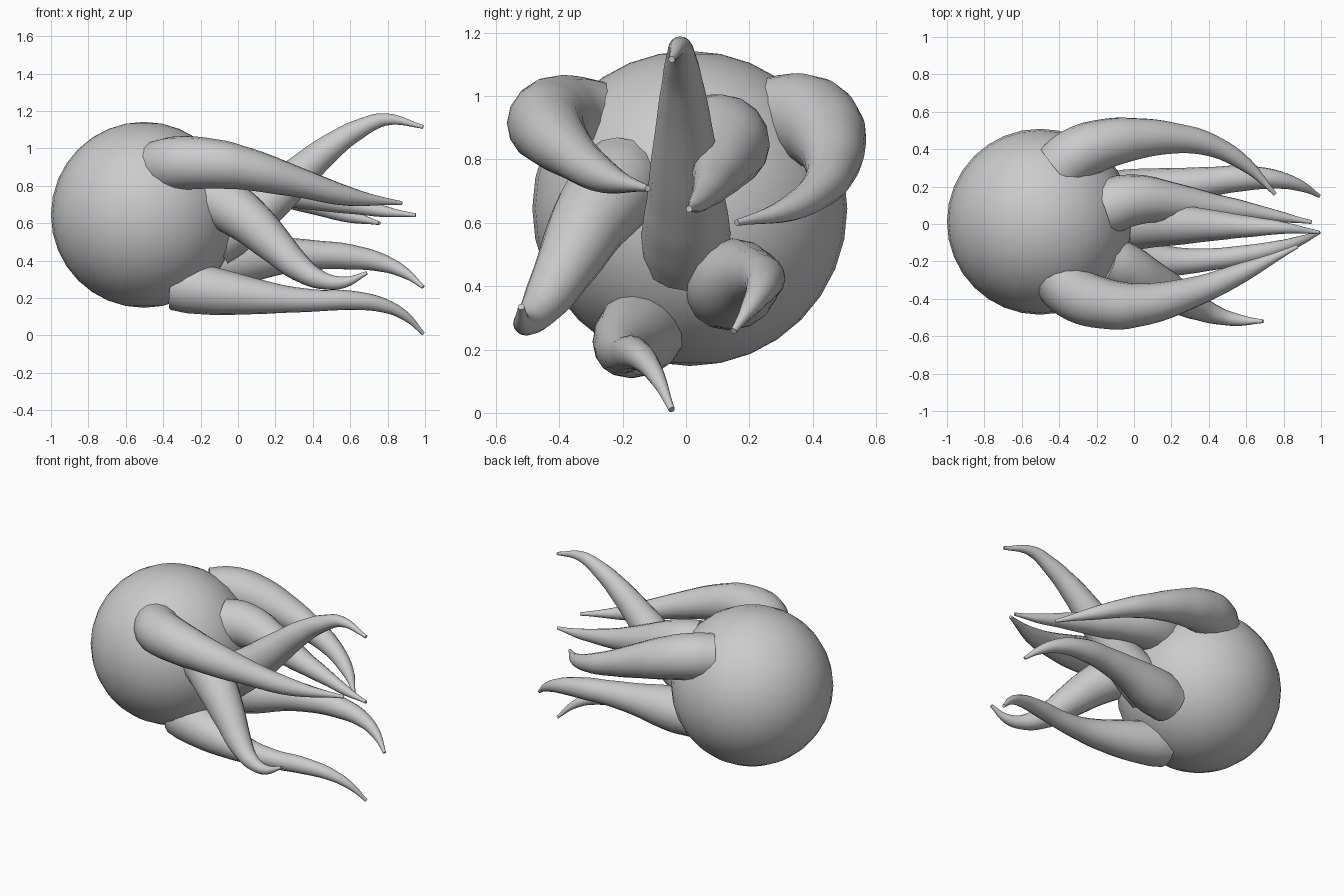
import bpy

# Round body
bpy.ops.mesh.primitive_uv_sphere_add(segments=32, ring_count=16, radius=0.497,
                                     location=(-0.503, 0.012, 0.645))
body = bpy.context.object
body.name = "body"
bpy.ops.object.shade_smooth()


def tentacle(name, points):
    """Tapered tube through (x, y, z, radius) points, with closed ends."""
    curve = bpy.data.curves.new(name, 'CURVE')
    curve.dimensions = '3D'
    curve.resolution_u = 5
    curve.bevel_depth = 1.0
    curve.bevel_resolution = 6
    curve.use_fill_caps = True
    spline = curve.splines.new('BEZIER')
    spline.radius_interpolation = 'CARDINAL'
    spline.bezier_points.add(len(points) - 1)
    for bp, (x, y, z, r) in zip(spline.bezier_points, points):
        bp.co = (x, y, z)
        bp.radius = r
        bp.handle_left_type = bp.handle_right_type = 'AUTO'
    obj = bpy.data.objects.new(name, curve)
    bpy.context.collection.objects.link(obj)
    bpy.ops.object.select_all(action='DESELECT')
    obj.select_set(True)
    bpy.context.view_layer.objects.active = obj
    bpy.ops.object.convert(target='MESH')
    bpy.ops.object.shade_smooth_by_angle(angle=0.9)


# Seven tapering tentacles, all trailing towards +x
tentacle("tentacle_upper_front", [
    (-0.42, -0.27, 0.90, 0.145), (-0.32, -0.37, 0.92, 0.145),
    (-0.16, -0.425, 0.92, 0.135), (0.0, -0.435, 0.90, 0.118),
    (0.3, -0.37, 0.825, 0.083), (0.6, -0.25, 0.742, 0.05), (0.875, -0.12, 0.708, 0.01)])
tentacle("tentacle_upper_back", [
    (-0.41, 0.29, 0.92, 0.145), (-0.31, 0.37, 0.925, 0.145),
    (-0.17, 0.425, 0.90, 0.135), (0.0, 0.455, 0.85, 0.113),
    (0.2, 0.46, 0.78, 0.085), (0.4, 0.425, 0.71, 0.062),
    (0.6, 0.315, 0.64, 0.038), (0.755, 0.16, 0.60, 0.01)])
tentacle("tentacle_raised", [
    (-0.13, 0.0, 0.51, 0.145), (-0.03, 0.0, 0.57, 0.14), (0.1, 0.0, 0.665, 0.125),
    (0.3, -0.005, 0.84, 0.1), (0.5, -0.01, 1.01, 0.072),
    (0.65, -0.015, 1.105, 0.052), (0.79, -0.02, 1.155, 0.033), (0.99, -0.045, 1.115, 0.01)])
tentacle("tentacle_upper_middle", [
    (-0.16, 0.08, 0.86, 0.145), (-0.03, 0.125, 0.855, 0.14),
    (0.2, 0.12, 0.80, 0.105), (0.4, 0.095, 0.745, 0.075),
    (0.6, 0.07, 0.70, 0.05), (0.8, 0.035, 0.66, 0.028), (0.95, 0.01, 0.643, 0.01)])
tentacle("tentacle_lower_back", [
    (-0.16, 0.13, 0.40, 0.14), (0.0, 0.155, 0.41, 0.14), (0.2, 0.195, 0.425, 0.105),
    (0.4, 0.225, 0.43, 0.08), (0.6, 0.245, 0.42, 0.067),
    (0.78, 0.235, 0.385, 0.047), (0.9, 0.20, 0.33, 0.028), (0.99, 0.15, 0.258, 0.01)])
tentacle("tentacle_bottom", [
    (-0.34, -0.13, 0.27, 0.135), (-0.22, -0.15, 0.25, 0.135), (0.0, -0.185, 0.22, 0.11),
    (0.2, -0.2, 0.198, 0.08), (0.4, -0.19, 0.187, 0.06), (0.6, -0.165, 0.188, 0.052),
    (0.78, -0.125, 0.16, 0.038), (0.9, -0.085, 0.1, 0.024), (0.99, -0.045, 0.01, 0.01)])
tentacle("tentacle_lower_front", [
    (-0.16, -0.2, 0.74, 0.14), (-0.07, -0.23, 0.70, 0.14), (0.06, -0.30, 0.61, 0.125),
    (0.2, -0.37, 0.48, 0.1), (0.33, -0.44, 0.36, 0.073),
    (0.45, -0.49, 0.295, 0.048), (0.57, -0.515, 0.285, 0.03), (0.69, -0.52, 0.335, 0.01)])
